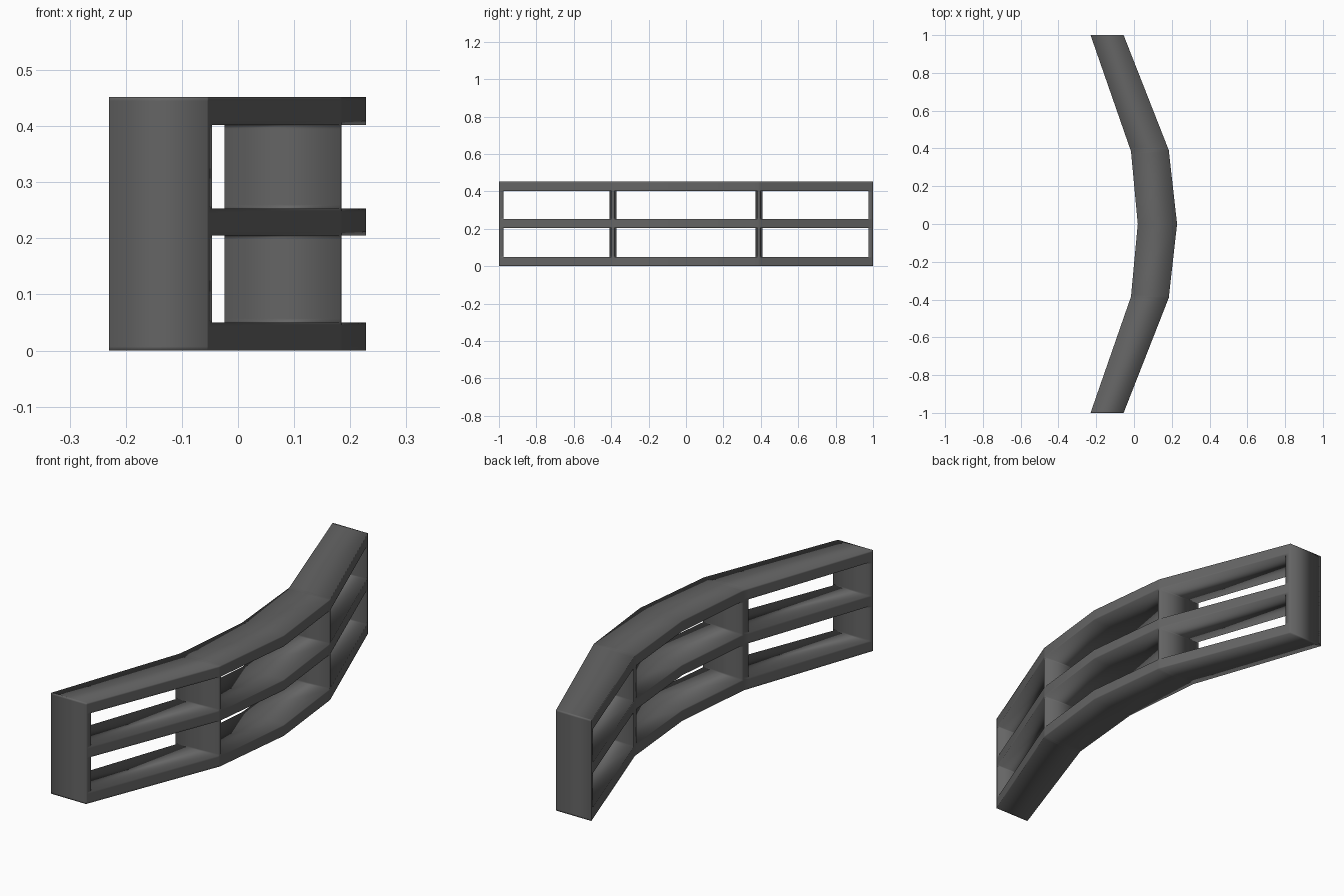
import bpy, bmesh

if "Cube" in bpy.data.objects:
    bpy.data.objects.remove(bpy.data.objects["Cube"])

# Plan outline: (|y|, x) for the convex and concave sides of the bend
OUTER = [(0, 0.228), (0.391, 0.184), (1, -0.055)]
INNER = [(0, 0.02), (0.385, -0.016), (1, -0.23)]

# Stations along the length; the middle posts taper towards the convex side
half_outer = [0.383, 0.391, 0.398, 0.977, 0.994, 1]
half_inner = [0.372, 0.385, 0.409, 0.977, 0.994, 1]
stations = [[-y for y in reversed(h)] + [0] + h for h in (half_inner, half_outer)]
N = len(stations[0])

# Rail heights, with support loops just inside each edge for the smooth shading
rail_edges = [0, 0.05, 0.205, 0.253, 0.402, 0.452]
S = 0.007
zs = []
for a, b in zip(rail_edges, rail_edges[1:]):
    zs += [a, a + S, b - S]
zs.append(rail_edges[-1])


def x_at(profile, y):
    y = abs(y)
    for (y0, x0), (y1, x1) in zip(profile, profile[1:]):
        if y <= y1:
            return x0 + (x1 - x0) * (y - y0) / (y1 - y0)
    return profile[-1][1]


def solid(i, k):
    """True where the frame has material: rails, middle posts and end posts."""
    if not (0 <= i < N - 1 and 0 <= k < len(zs) - 1):
        return False
    mid = abs(stations[0][i] + stations[0][i + 1]) / 2
    return (k // 3) % 2 == 0 or 0.372 < mid < 0.409 or mid > 0.977


# One continuous curved frame, with faces only where solid meets open space
bm = bmesh.new()
grid = {}


def vert(s, i, k):
    if (s, i, k) not in grid:
        y = stations[s][i]
        grid[s, i, k] = bm.verts.new((x_at((INNER, OUTER)[s], y), y, zs[k]))
    return grid[s, i, k]


def face(*keys):
    bm.faces.new([vert(*key) for key in keys]).smooth = True


for i in range(N - 1):
    for k in range(len(zs) - 1):
        if not solid(i, k):
            continue
        for s in (0, 1):  # concave and convex sides
            face((s, i, k), (s, i + 1, k), (s, i + 1, k + 1), (s, i, k + 1))
        for d in (0, 1):  # post cheeks and rail tops / undersides
            if not solid(i + 2 * d - 1, k):
                face((0, i + d, k), (1, i + d, k), (1, i + d, k + 1), (0, i + d, k + 1))
            if not solid(i, k + 2 * d - 1):
                face((0, i, k + d), (1, i, k + d), (1, i + 1, k + d), (0, i + 1, k + d))

bmesh.ops.recalc_face_normals(bm, faces=bm.faces[:])
mesh = bpy.data.meshes.new("curved_rail_frame")
bm.to_mesh(mesh)
bm.free()

# Dark grey finish
dark = bpy.data.materials.new("dark_grey")
dark.diffuse_color = (0.13, 0.13, 0.13, 1)
dark.use_nodes = True
dark.node_tree.nodes["Principled BSDF"].inputs["Base Color"].default_value = dark.diffuse_color
mesh.materials.append(dark)
frame = bpy.data.objects.new("curved_rail_frame", mesh)
bpy.context.collection.objects.link(frame)
